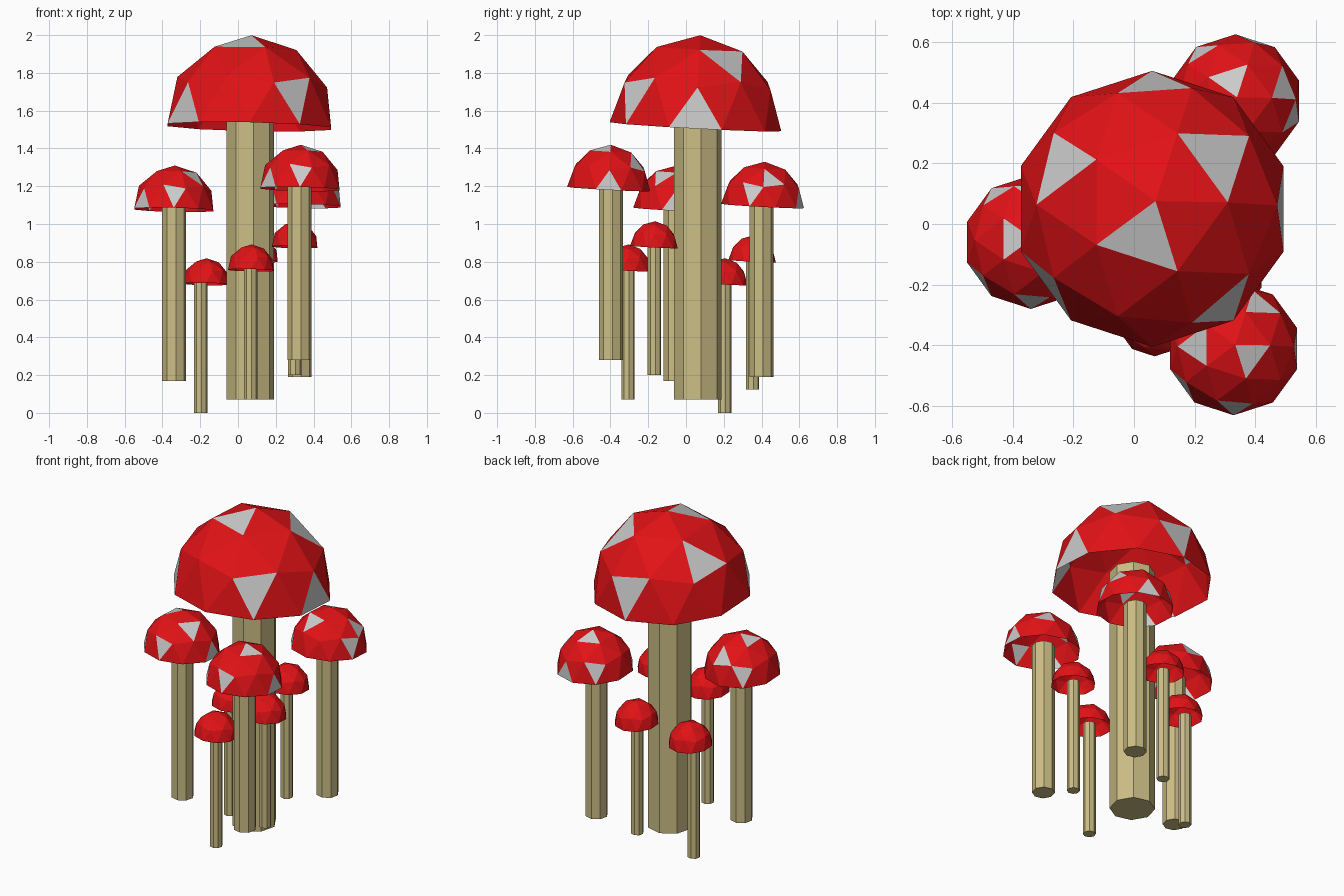
import bpy, bmesh, math
from mathutils import Matrix, Vector

if "Cube" in bpy.data.objects:
    bpy.data.objects.remove(bpy.data.objects["Cube"])


def material(name, rgb):
    m = bpy.data.materials.new(name)
    m.diffuse_color = (*rgb, 1)
    m.use_nodes = True
    m.node_tree.nodes["Principled BSDF"].inputs["Base Color"].default_value = m.diffuse_color
    return m


RED = material("red", (0.75, 0.006, 0.008))
SPOT = material("spot_grey", (0.6, 0.6, 0.6))
STEM = material("stem_cream", (0.60, 0.51, 0.23))

# facet families of the half icosphere: base azimuth offsets and centroid direction
REF = {"a": (0.28, 0.90), "b": (0.56, 0.74), "c": (0.72, 0.61),
       "d": (0.92, 0.15), "e": (0.88, 0.32)}


def finish(name, bm, mats):
    me = bpy.data.meshes.new(name)
    bm.to_mesh(me)
    bm.free()
    for m in mats:
        me.materials.append(m)
    ob = bpy.data.objects.new(name, me)
    bpy.context.collection.objects.link(ob)
    return ob


# open faceted dome, slightly tilted, with single facets coloured as spots
def cap(name, x, y, z, r, h, spots):
    bm = bmesh.new()
    bmesh.ops.create_icosphere(bm, subdivisions=2, radius=1)
    low = [v for v in bm.verts if v.co.z < -0.02]
    bmesh.ops.delete(bm, geom=low, context='VERTS')
    for kind, az in spots:
        rad, up = REF[kind]
        a = math.radians(az)
        p = Vector((rad * math.cos(a), rad * math.sin(a), up))
        f = min(bm.faces, key=lambda f: (f.calc_center_median() - p).length)
        f.material_index = 1
    tilt = Matrix.Rotation(math.radians(-3), 4, 'X') @ Matrix.Rotation(math.radians(1.3), 4, 'Y')
    bm.transform(Matrix.Translation((x, y, z)) @ tilt @ Matrix.Diagonal((r, r, h, 1)))
    finish(name, bm, [RED, SPOT])


# eight-sided stem
def stem(name, x, y, z0, z1, r):
    bm = bmesh.new()
    bmesh.ops.create_cone(bm, cap_ends=True, segments=8, radius1=r, radius2=r, depth=z1 - z0)
    bm.transform(Matrix.Translation((x, y, (z0 + z1) / 2)) @ Matrix.Rotation(math.radians(8), 4, 'Z'))
    finish(name, bm, [STEM])


# name, cap xy, stem xy, stem bottom, rim height, cap radius, cap height, stem radius, overlap, spots
MUSHROOMS = [
    ("large", (0.06, 0.05), (0.065, 0.063), 0.07, 1.515, 0.455, 0.485, 0.127, 0.07,
     [("a", 252), ("b", 36), ("c", 162), ("e", 90), ("d", 0), ("d", 216), ("e", 306)]),
    ("medium_front", (0.328, -0.41), (0.325, -0.397), 0.28, 1.185, 0.22, 0.235, 0.064, 0.035,
     [("a", -36), ("b", 180), ("c", 54), ("e", -90), ("d", 0), ("d", 216), ("e", 126)]),
    ("medium_left", (-0.34, -0.06), (-0.338, -0.055), 0.17, 1.075, 0.22, 0.235, 0.064, 0.035,
     [("a", 180), ("b", -36), ("c", 90), ("e", 126), ("e", -90), ("d", 0), ("d", 216)]),
    ("medium_back", (0.334, 0.405), (0.327, 0.4), 0.19, 1.095, 0.22, 0.235, 0.064, 0.035,
     [("a", 108), ("b", 252), ("c", 18), ("d", 72), ("e", 126), ("e", -18), ("d", 216)]),
    ("small_left", (-0.17, 0.2), (-0.197, 0.205), 0.0, 0.682, 0.126, 0.137, 0.036, 0.02, []),
    ("small_front", (0.068, -0.31), (0.067, -0.307), 0.07, 0.755, 0.126, 0.137, 0.036, 0.02, []),
    ("small_right", (0.30, -0.17), (0.30, -0.167), 0.20, 0.878, 0.126, 0.137, 0.036, 0.02, []),
    ("small_back", (0.09, 0.35), (0.085, 0.352), 0.125, 0.803, 0.126, 0.137, 0.036, 0.02, []),
]

for name, c, s, z0, rim, r, h, sr, over, spots in MUSHROOMS:
    cap(name + "_cap", *c, rim, r, h, spots)
    stem(name + "_stem", *s, z0, rim + over, sr)
